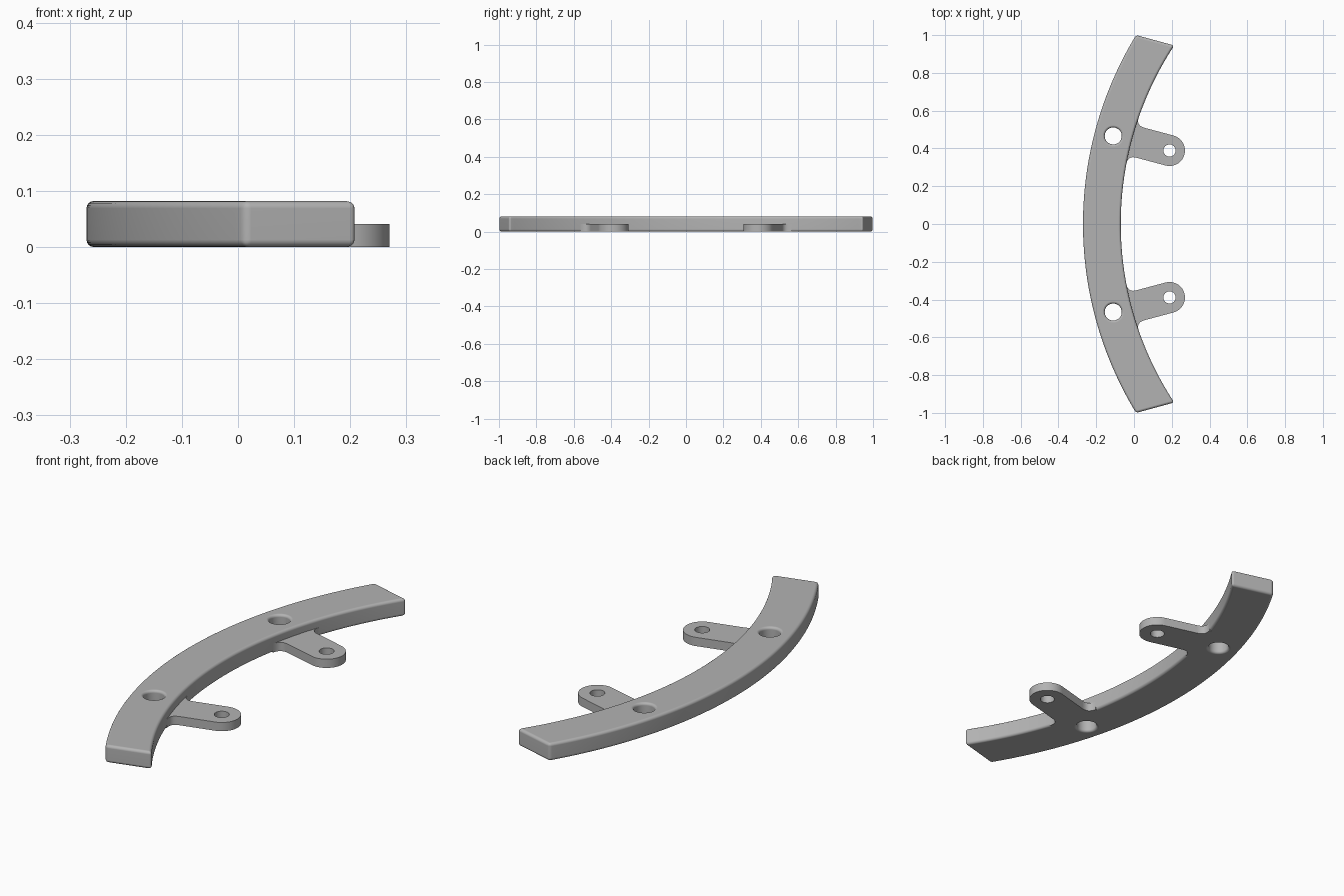
import bpy
import bmesh
import math
from mathutils import Vector, geometry

cube = bpy.data.objects.get("Cube")
if cube:
    bpy.data.objects.remove(cube)

CENTRE = Vector((1.65, 0, 0))      # centre of the concentric arcs
R_OUT, R_IN = 1.92, 1.72
HEIGHT, TAB_HEIGHT = 0.082, 0.041
TAB_R, FILLET = 0.082, 0.045

grey = bpy.data.materials.new("warm_grey")
grey.use_nodes = True
colour = (0.45, 0.45, 0.45, 1)
grey.diffuse_color = colour
grey.node_tree.nodes["Principled BSDF"].inputs["Base Color"].default_value = colour


def on_arc(radius, angle):
    return CENTRE + Vector((-math.cos(angle), math.sin(angle), 0)) * radius


def arc(radius, start, end, steps):
    return [on_arc(radius, start + (end - start) * i / steps) for i in range(steps + 1)]


def finish(name, bm):
    bmesh.ops.recalc_face_normals(bm, faces=bm.faces)
    mesh = bpy.data.meshes.new(name)
    bm.to_mesh(mesh)
    bm.free()
    mesh.materials.append(grey)
    obj = bpy.data.objects.new(name, mesh)
    bpy.context.collection.objects.link(obj)
    return obj


def prism(name, outline, height):
    bm = bmesh.new()
    face = bm.faces.new([bm.verts.new(p) for p in outline])
    top = bmesh.ops.extrude_face_region(bm, geom=[face])["geom"]
    bmesh.ops.translate(bm, vec=(0, 0, height),
                        verts=[v for v in top if isinstance(v, bmesh.types.BMVert)])
    return finish(name, bm)


def hole_cutter(x, y, radius, height, rim):
    """Round cutter whose ends flare out by a rounded rim."""
    quarter = [math.pi / 2 * i / 4 for i in range(5)]
    top = [(radius + rim - rim * math.cos(a), height - rim + rim * math.sin(a))
           for a in quarter] if rim else [(radius, height)]
    low = [(r, height - z) for r, z in reversed(top)]
    wide = radius + rim
    profile = [(wide, -0.05)] + low + top + [(wide, height + 0.05)]
    bm = bmesh.new()
    rings = []
    for r, z in profile:
        rings.append([bm.verts.new((x + r * math.cos(a), y + r * math.sin(a), z))
                      for a in (math.tau * i / 48 for i in range(48))])
    for lower, upper in zip(rings, rings[1:]):
        for i in range(48):
            j = (i + 1) % 48
            bm.faces.new((lower[i], lower[j], upper[j], upper[i]))
    bm.faces.new(rings[0])
    bm.faces.new(rings[-1])
    cutter = finish("hole_cutter", bm)
    cutter.hide_render = True
    return cutter


def apply(obj, mod):
    bpy.context.view_layer.objects.active = obj
    bpy.ops.object.modifier_apply(modifier=mod.name)


def cut(obj, cutter):
    mod = obj.modifiers.new("Hole", "BOOLEAN")
    mod.operation = "DIFFERENCE"
    mod.solver = "EXACT"
    mod.object = cutter
    apply(obj, mod)
    bpy.data.objects.remove(cutter)


def smooth(obj):
    bpy.ops.object.select_all(action="DESELECT")
    obj.select_set(True)
    bpy.context.view_layer.objects.active = obj
    bpy.ops.object.shade_smooth_by_angle(angle=math.radians(32))
    mod = obj.modifiers.new("Weighted", "WEIGHTED_NORMAL")
    mod.keep_sharp = True


# Curved bar with slanted ends and rounded edges
a_out, a_in = math.asin(1 / R_OUT), math.asin(0.945 / R_IN)
bar = prism("curved_bar", arc(R_OUT, -a_out, a_out, 64) + arc(R_IN, a_in, -a_in, 64), HEIGHT)
bevel = bar.modifiers.new("Rounding", "BEVEL")
bevel.width = 0.013
bevel.segments = 4
bevel.limit_method = "ANGLE"
bevel.angle_limit = math.radians(40)
apply(bar, bevel)
for side in (1, -1):
    cut(bar, hole_cutter(-0.11, side * 0.466, 0.045, HEIGHT, 0.012))
smooth(bar)


# Mounting tabs, filleted where they meet the bar
def tab_outline():
    tip = Vector((0.188, 0.389, 0))
    along = Vector((math.cos(math.radians(15)), -math.sin(math.radians(15)), 0))
    across = Vector((-along.y, along.x, 0))

    def fillet(sign):
        start = tip + across * TAB_R * sign
        hits = geometry.intersect_line_sphere(start, start - along * 0.5, CENTRE, R_IN)
        corner = next(h for h in hits if h is not None)
        angle = math.asin(corner.y / R_IN) + sign * FILLET / R_IN
        root, edge = on_arc(R_IN, angle), corner + along * FILLET
        curve = [root * (1 - t) ** 2 + corner * 2 * t * (1 - t) + edge * t * t
                 for t in (i / 8 for i in range(9))]
        return angle, curve

    high, upper = fillet(1)
    low, lower = fillet(-1)
    end = [tip + (across * math.cos(a) + along * math.sin(a)) * TAB_R
           for a in (math.pi * i / 24 for i in range(25))]
    return upper + end + lower[::-1] + arc(R_IN + 0.016, low, high, 12)


for side, name in ((1, "rear_tab"), (-1, "front_tab")):
    outline = [Vector((p.x, p.y * side, 0)) for p in tab_outline()]
    tab = prism(name, outline, TAB_HEIGHT)
    cut(tab, hole_cutter(0.188, side * 0.389, 0.032, TAB_HEIGHT, 0))
    smooth(tab)
